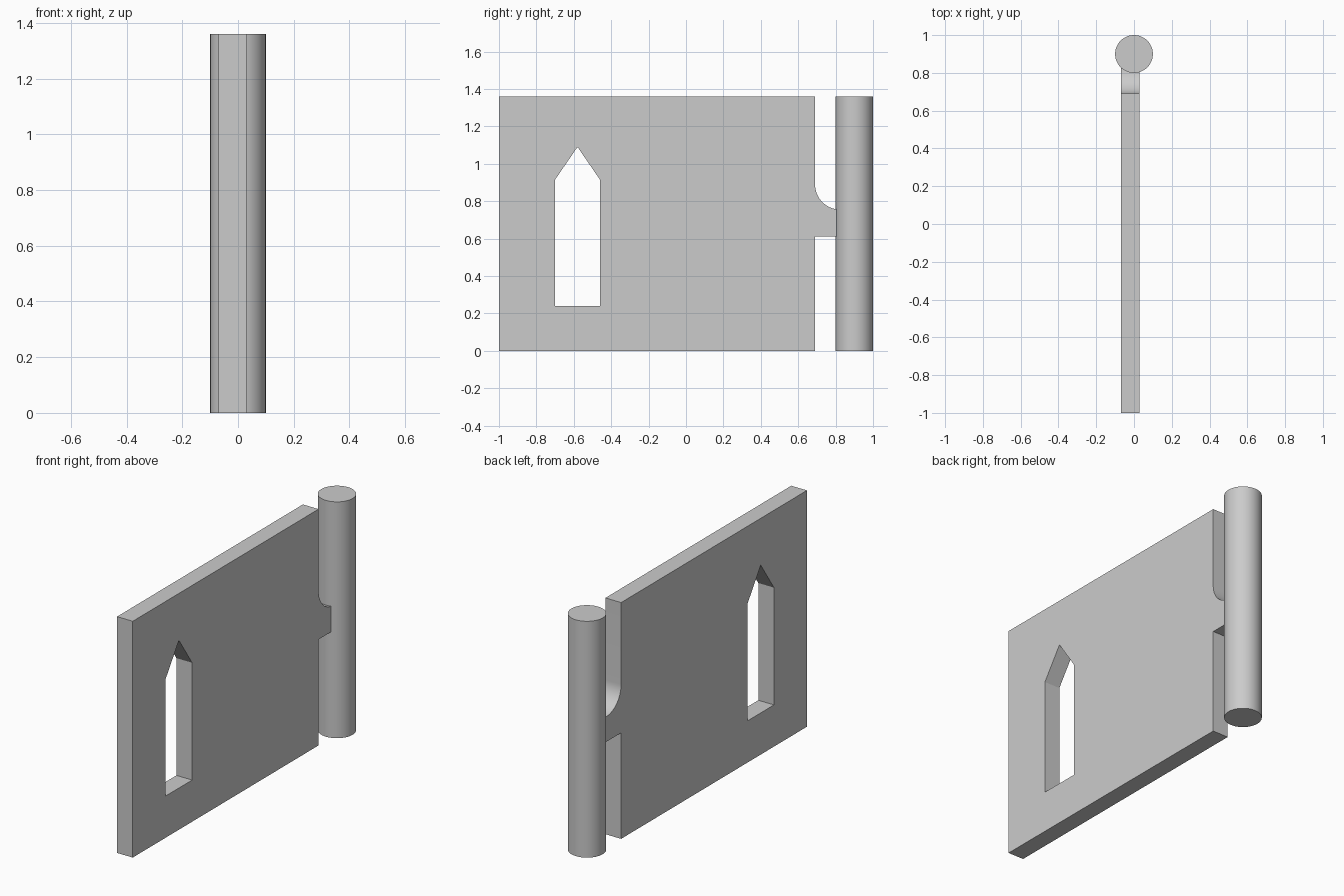
import bpy
from math import sin, cos, pi, radians

cube = bpy.data.objects.get("Cube")
if cube:
    bpy.data.objects.remove(cube, do_unlink=True)

HEIGHT = 1.36

grey = bpy.data.materials.new("plain grey")
grey.use_nodes = True
colour = (0.6, 0.6, 0.6, 1)
grey.diffuse_color = colour
grey.node_tree.nodes["Principled BSDF"].inputs["Base Color"].default_value = colour


def select_only(obj):
    bpy.ops.object.select_all(action='DESELECT')
    obj.select_set(True)
    bpy.context.view_layer.objects.active = obj


def finish(obj):
    obj.data.materials.clear()
    obj.data.materials.append(grey)
    select_only(obj)
    bpy.ops.object.shade_smooth_by_angle(angle=radians(30))


def slab(name, outlines, thickness, x):
    """Extrude closed (y, z) outlines along x; inner outlines become holes."""
    curve = bpy.data.curves.new(name, 'CURVE')
    curve.dimensions = '2D'
    curve.fill_mode = 'BOTH'
    curve.extrude = thickness / 2
    for points in outlines:
        spline = curve.splines.new('POLY')
        spline.points.add(len(points) - 1)
        for p, (y, z) in zip(spline.points, points):
            p.co = (y, z, 0, 1)
        spline.use_cyclic_u = True
    obj = bpy.data.objects.new(name, curve)
    bpy.context.collection.objects.link(obj)
    obj.rotation_euler = (pi / 2, 0, pi / 2)
    obj.location.x = x
    select_only(obj)
    bpy.ops.object.convert(target='MESH')
    obj = bpy.context.object
    obj.name = name
    finish(obj)
    return obj


# Door panel with a connecting tab (rounded upper corner) and a pointed window
edge, radius, steps = 0.69, 0.135, 16
fillet = [(edge + radius * (1 - sin(a)), 0.89 - radius * cos(a))
          for a in (pi / 2 * i / steps for i in range(steps + 1))]
panel = [(-1, 0), (edge, 0), (edge, 0.61), (0.88, 0.61), (0.88, 0.755)]
panel += fillet + [(edge, HEIGHT), (-1, HEIGHT)]
window = [(-0.7, 0.24), (-0.7, 0.915), (-0.58, 1.09), (-0.46, 0.915), (-0.46, 0.24)]
slab("door_panel", [panel, window], 0.1, -0.02)

# Round hinge post
bpy.ops.mesh.primitive_cylinder_add(vertices=64, radius=0.1, depth=HEIGHT,
                                    location=(0, 0.9, HEIGHT / 2))
post = bpy.context.object
post.name = "hinge_post"
finish(post)
